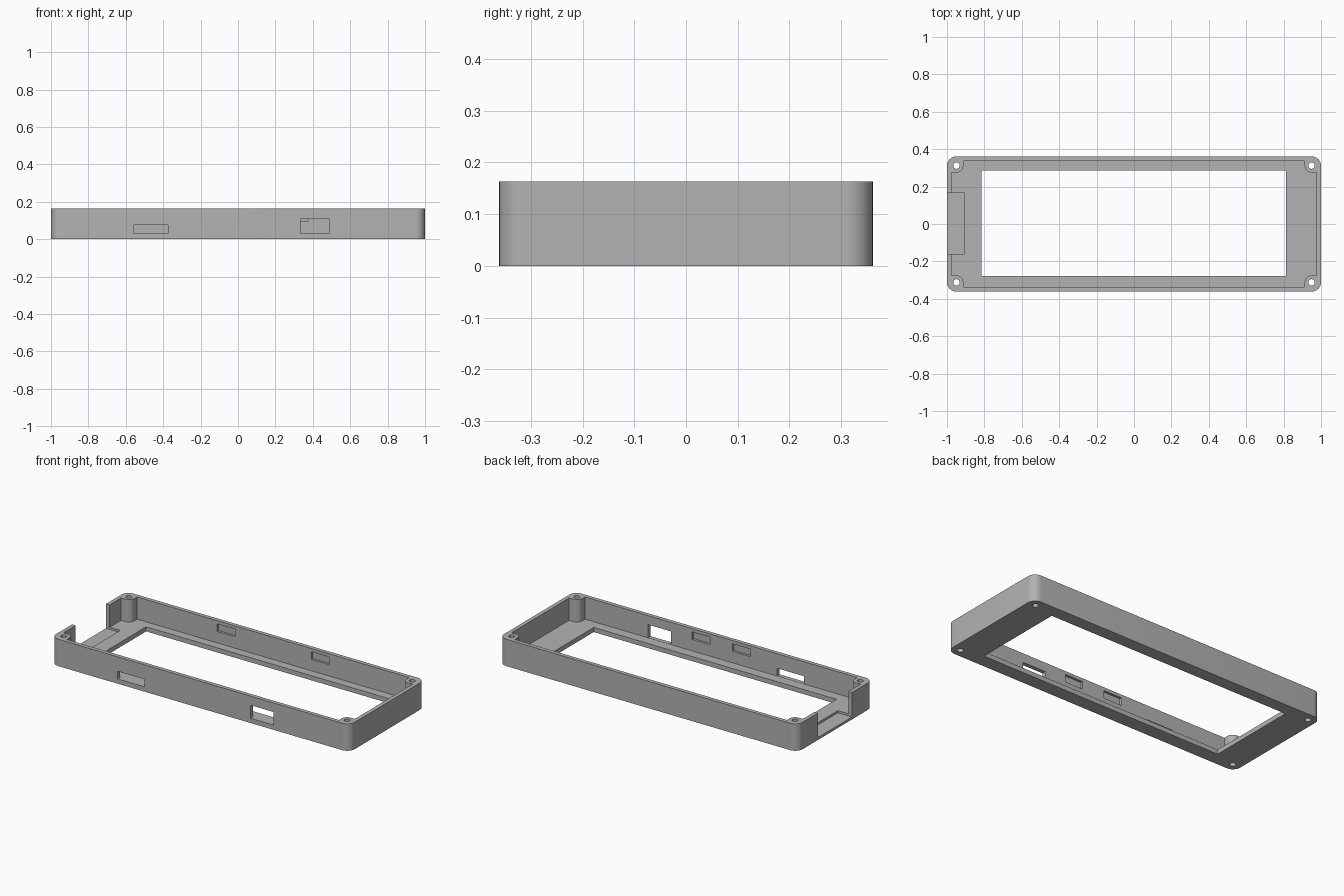
import bpy, bmesh
from math import sin, cos, pi

if "Cube" in bpy.data.objects:
    bpy.data.objects.remove(bpy.data.objects["Cube"], do_unlink=True)

HX, HY, H = 1.0, 0.361, 0.163        # half length, half width, height
WALL, FLOOR, R = 0.024, 0.028, 0.05  # wall, floor, corner radius
BX, BY, BR, HOLE = 0.949, 0.312, 0.037, 0.017  # screw bosses

grey = bpy.data.materials.new("plain grey")
grey.use_nodes = True
colour = (0.45, 0.45, 0.45, 1)
grey.diffuse_color = colour
grey.node_tree.nodes["Principled BSDF"].inputs["Base Color"].default_value = colour


def arc(cx, cy, r, start, end, n=10):
    angles = [start + (end - start) * i / n for i in range(n + 1)]
    return [(cx + r * cos(a), cy + r * sin(a)) for a in angles]


def four_corners(quarter):
    """Mirror a +x +y corner path (counter-clockwise) into a closed outline."""
    back = quarter[::-1]
    return (quarter + [(-x, y) for x, y in back]
            + [(-x, -y) for x, y in quarter] + [(x, -y) for x, y in back])


def prism(name, outline, z0, z1):
    bm = bmesh.new()
    face = bm.faces.new([bm.verts.new((x, y, z0)) for x, y in outline])
    top = bmesh.ops.extrude_face_region(bm, geom=[face])["geom"]
    bmesh.ops.translate(bm, vec=(0, 0, z1 - z0),
                        verts=[v for v in top if isinstance(v, bmesh.types.BMVert)])
    bmesh.ops.recalc_face_normals(bm, faces=bm.faces)
    mesh = bpy.data.meshes.new(name)
    bm.to_mesh(mesh)
    bm.free()
    mesh.materials.append(grey)
    obj = bpy.data.objects.new(name, mesh)
    bpy.context.collection.objects.link(obj)
    return obj


def box(name, x0, x1, y0, y1, z0, z1):
    return prism(name, [(x0, y0), (x1, y0), (x1, y1), (x0, y1)], z0, z1)


# Rounded outer block
frame = prism("case_frame", four_corners(arc(HX - R, HY - R, R, 0, pi / 2)), 0, H)

# Cavity whose corners curve around the screw bosses
ix, iy = HX - WALL, HY - WALL
corner = [(ix, BY - BR)] + arc(BX, BY, BR, 1.5 * pi, pi) + [(BX - BR, iy)]
cutters = [prism("cavity_cutter", four_corners(corner), FLOOR, H + 0.1)]

# Display window and the open notch in the right-hand end
cutters.append(box("window_cutter", -0.815, 0.812, -0.277, 0.285, -0.1, 0.1))
cutters.append(box("notch_cutter", -1.1, -0.905, -0.16, 0.165, 0.015, H + 0.1))

# Two port openings through the front wall
cutters.append(box("slot_cutter", -0.555, -0.375, -0.5, -0.3, FLOOR + 0.001, 0.075))
cutters.append(box("port_cutter", 0.335, 0.49, -0.5, -0.3, FLOOR + 0.001, 0.108))

# Shallow clip pockets inside the long walls
for side, offset in ((-1, 0.135), (1, 0.315)):
    for x in (-offset, offset):
        ya, yb = sorted((side * (iy - 0.05), side * (iy + 0.014)))
        cutters.append(box("pocket_cutter", x - 0.06, x + 0.06, ya, yb, 0.097, 0.143))

# Screw holes
for sx in (-1, 1):
    for sy in (-1, 1):
        cutters.append(prism("hole_cutter",
                             arc(sx * BX, sy * BY, HOLE, 0, 2 * pi, 24)[:-1], -0.1, H + 0.1))

for cutter in cutters:
    cutter.hide_render = True
    mod = frame.modifiers.new(cutter.name, "BOOLEAN")
    mod.operation, mod.solver, mod.object = "DIFFERENCE", "EXACT", cutter

# Bake the cuts and drop the helpers
bpy.context.view_layer.update()
evaluated = frame.evaluated_get(bpy.context.evaluated_depsgraph_get())
baked = bpy.data.meshes.new_from_object(evaluated)
frame.modifiers.clear()
frame.data = baked
for cutter in cutters:
    bpy.data.objects.remove(cutter, do_unlink=True)

bpy.ops.object.select_all(action="DESELECT")
frame.select_set(True)
bpy.context.view_layer.objects.active = frame
bpy.ops.object.shade_smooth_by_angle(angle=pi / 6)
